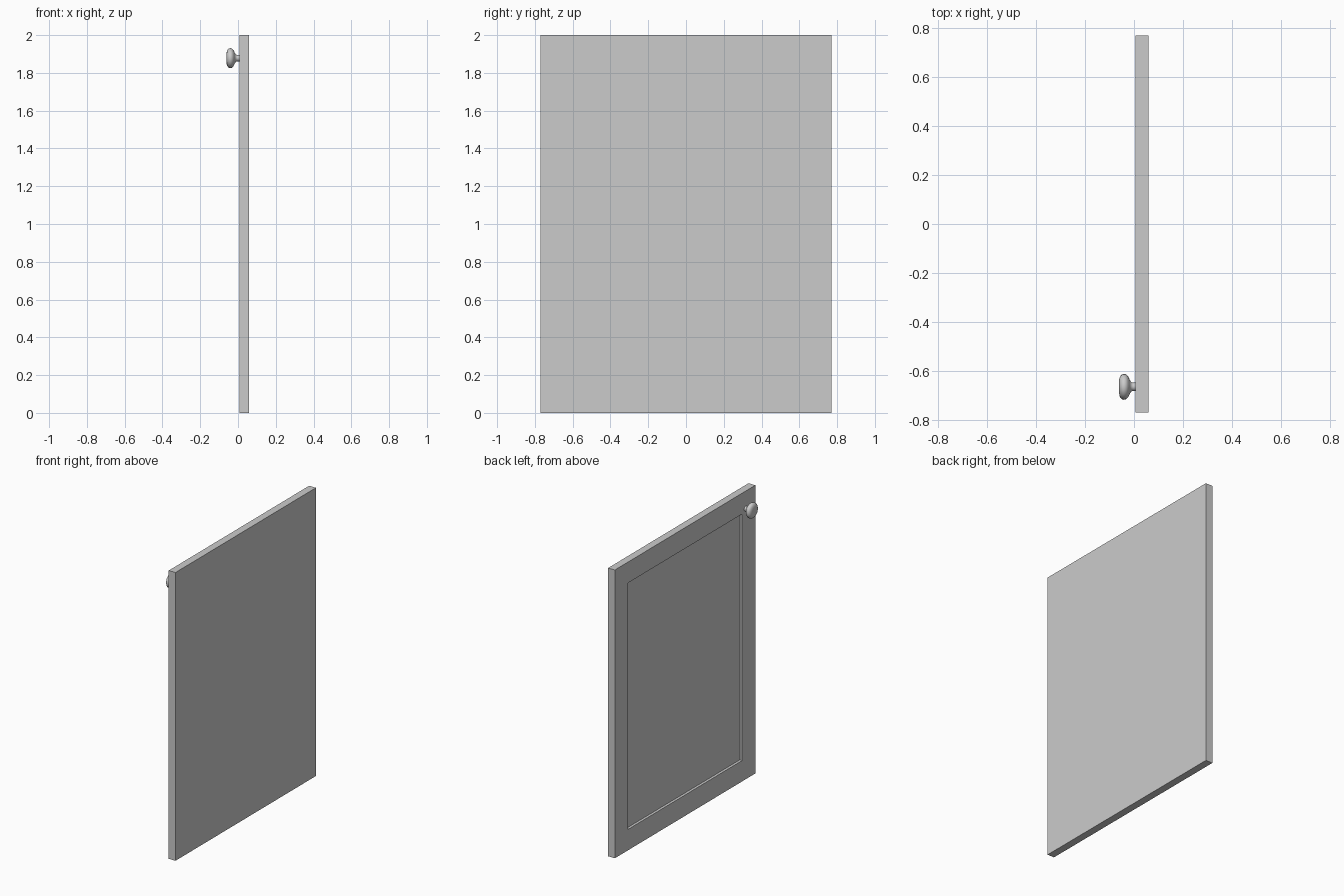
import bpy, bmesh, math
from mathutils import Matrix, Vector

if "Cube" in bpy.data.objects:
    bpy.data.objects.remove(bpy.data.objects["Cube"])

FRONT, BACK = 0.007, 0.059      # slab extent in x
WIDTH, HEIGHT = 1.54, 2.0
BORDER, RECESS = 0.205, 0.018


def add_object(name, bm):
    bmesh.ops.recalc_face_normals(bm, faces=bm.faces[:])
    mesh = bpy.data.meshes.new(name)
    bm.to_mesh(mesh)
    bm.free()
    obj = bpy.data.objects.new(name, mesh)
    bpy.context.collection.objects.link(obj)
    return obj


# Door slab with a recessed centre panel on the knob side
bm = bmesh.new()
bmesh.ops.create_cube(bm, size=1)
bmesh.ops.scale(bm, vec=(BACK - FRONT, WIDTH, HEIGHT), verts=bm.verts[:])
bmesh.ops.translate(bm, vec=((FRONT + BACK) / 2, 0, HEIGHT / 2), verts=bm.verts[:])
bm.normal_update()
face = min(bm.faces, key=lambda f: f.calc_center_median().x)
bmesh.ops.inset_region(bm, faces=[face], thickness=BORDER)
panel = bmesh.ops.extrude_discrete_faces(bm, faces=[face])["faces"][0]
bmesh.ops.translate(bm, vec=(RECESS, 0, 0), verts=panel.verts[:])
add_object("door_panel", bm)

# Turned knob: (x, radius) profile spun around the x axis
profile = [(-0.061, 0), (-0.061, 0.026), (-0.058, 0.040), (-0.051, 0.050),
           (-0.042, 0.053), (-0.032, 0.051), (-0.024, 0.043), (-0.017, 0.028),
           (-0.011, 0.019), (-0.003, 0.017), (FRONT + 0.001, 0.018)]
bm = bmesh.new()
verts = [bm.verts.new((x, 0, r)) for x, r in profile]
edges = [bm.edges.new(pair) for pair in zip(verts, verts[1:])]
bmesh.ops.spin(bm, geom=verts + edges, cent=(0, 0, 0), axis=(1, 0, 0),
               angle=math.tau, steps=20, use_merge=True)
bmesh.ops.remove_doubles(bm, verts=bm.verts[:], dist=0.0001)
knob = add_object("door_knob", bm)
knob.location = (0, -0.665, 1.878)
bpy.context.view_layer.objects.active = knob
knob.select_set(True)
bpy.ops.object.shade_smooth_by_angle(angle=math.radians(45))
